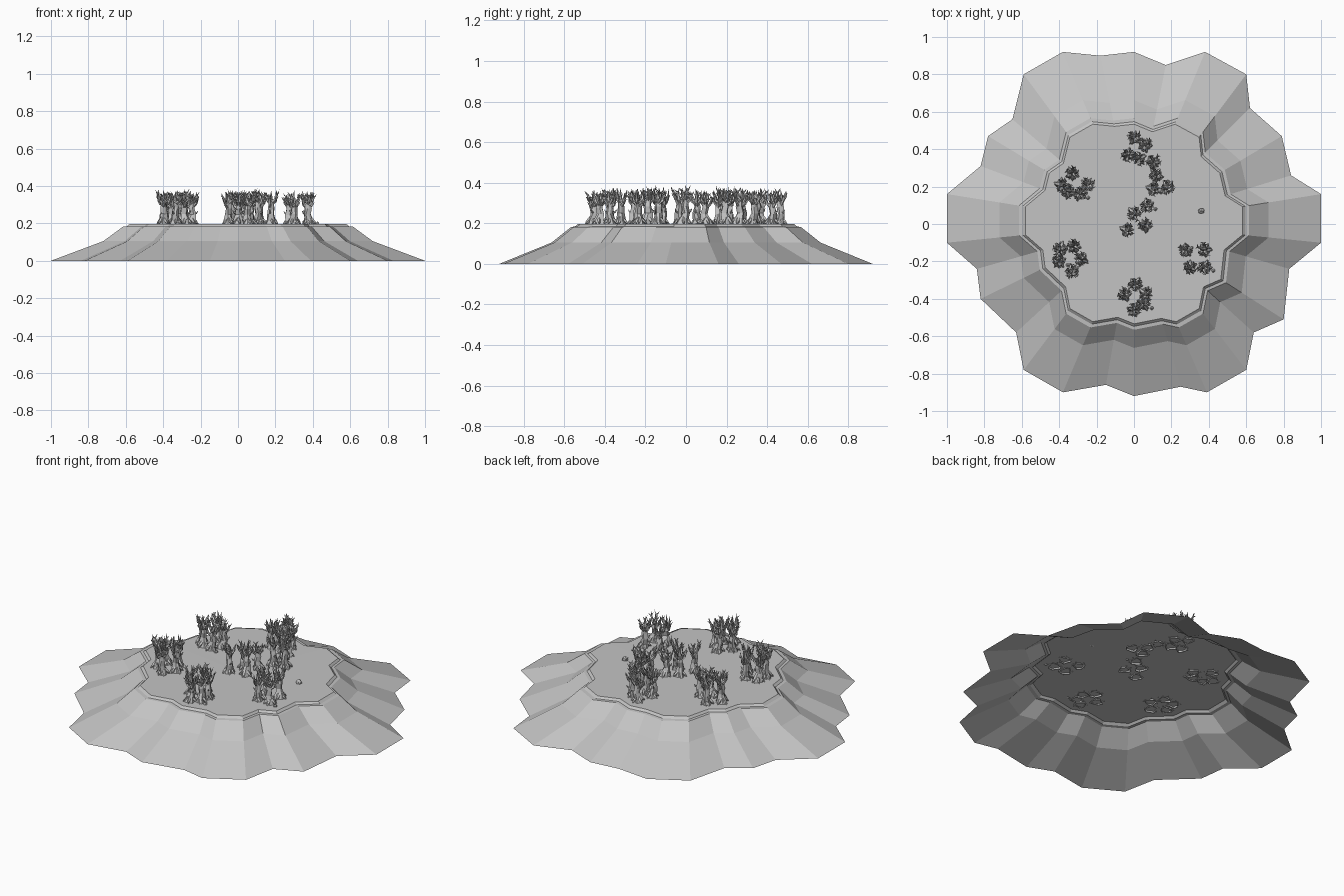
import bpy, bmesh, math, random
from mathutils import Vector

if "Cube" in bpy.data.objects:
    bpy.data.objects.remove(bpy.data.objects["Cube"], do_unlink=True)
random.seed(7)
GROUND = 0.197


def make_material(name, value):
    mat = bpy.data.materials.new(name)
    mat.use_nodes = True
    colour = (value, value, value, 1)
    mat.diffuse_color = colour
    mat.node_tree.nodes["Principled BSDF"].inputs["Base Color"].default_value = colour
    return mat


grey = make_material("stone grey", 0.55)


def finish(bm, name):
    mesh = bpy.data.meshes.new(name)
    bm.to_mesh(mesh)
    bm.free()
    mesh.materials.append(grey)
    return mesh


def place(mesh, name, location, turn=0.0, scale=(1, 1, 1)):
    obj = bpy.data.objects.new(name, mesh)
    obj.location = location
    obj.rotation_euler.z = turn
    obj.scale = scale
    bpy.context.scene.collection.objects.link(obj)
    return obj


# Island: an open shell whose scalloped outline shrinks towards the plateau
outline = [(0, .92), (-.18, .9), (-.38, .92), (-.59, .8), (-.65, .56), (-.78, .47),
           (-.82, .31), (-1, .16), (-1, -.1), (-.84, -.24), (-.82, -.4), (-.63, -.58),
           (-.59, -.78), (-.38, -.9), (-.15, -.86), (0, -.92), (.25, -.87), (.39, -.9),
           (.6, -.78), (.64, -.58), (.8, -.51), (.83, -.24), (1, -.1), (1, .16),
           (.84, .26), (.79, .47), (.62, .62), (.6, .8), (.38, .92), (.17, .85)]
levels = [(1, 0), (.72, .105), (.615, .182), (.595, .184), (.58, .196)]

bm = bmesh.new()
rings = [[bm.verts.new((x * s, y * s, z)) for x, y in outline] for s, z in levels]
count = len(outline)
for low, high in zip(rings, rings[1:]):
    for i in range(count):
        j = (i + 1) % count
        bm.faces.new((low[i], low[j], high[j], high[i]))
centre = bm.verts.new((0, 0, GROUND + .001))
for i in range(count):
    bm.faces.new((rings[-1][i], rings[-1][(i + 1) % count], centre))
place(finish(bm, "island"), "island", (0, 0, 0))


# Tapered tube along a path; a zero radius at the end closes to a point
def tube(bm, path, radii, sides):
    path = [Vector(p) for p in path]
    previous = None
    for k, (point, radius) in enumerate(zip(path, radii)):
        along = (path[min(k + 1, len(path) - 1)] - path[max(k - 1, 0)]).normalized()
        side = along.cross(Vector((.31, .95, .1))).normalized()
        other = along.cross(side)
        if radius == 0:
            tip = bm.verts.new(point)
            for i in range(sides):
                bm.faces.new((previous[i], previous[(i + 1) % sides], tip))
            return
        ring = []
        for i in range(sides):
            a = math.tau * i / sides
            r = radius * (1 + .22 * math.cos(i * 2.4 + k))
            ring.append(bm.verts.new(point + r * (math.cos(a) * side + math.sin(a) * other)))
        if previous:
            for i in range(sides):
                j = (i + 1) % sides
                bm.faces.new((previous[i], previous[j], ring[j], ring[i]))
        previous = ring


def heading(angle, reach, rise):
    return Vector((math.cos(angle) * reach, math.sin(angle) * reach, rise))


# Gnarled dead tree: flared trunk, roots, thick limbs and thorny twigs
def build_tree(name):
    rnd = random.uniform
    bm = bmesh.new()
    lean = heading(rnd(0, math.tau), .012, 0)
    trunk = [Vector((0, 0, -.008)), lean * .2 + Vector((0, 0, .02)),
             lean + Vector((0, 0, .055)), lean * .4 + Vector((0, 0, .09)),
             lean * .8 + Vector((0, 0, .125))]
    tube(bm, trunk, [.034, .024, .018, .017, .013], 8)
    for i in range(5):
        a = math.tau * i / 5 + rnd(-.3, .3)
        tube(bm, [heading(a, .008, .03), heading(a, .027, .012), heading(a, .045, -.004)],
             [.011, .009, 0], 5)
    turn = rnd(0, math.tau)
    for i in range(5):
        a = turn + math.tau * i / 5 + rnd(-.35, .35)
        start = trunk[3].lerp(trunk[4], rnd(-.3, .9))
        elbow = start + heading(a, rnd(.018, .026), rnd(.016, .026))
        upper = elbow + heading(a + .4, rnd(.004, .012), rnd(.022, .03))
        top = upper + heading(a - .4, rnd(-.006, .014), 0)
        top.z = rnd(.15, .19)
        tube(bm, [start, elbow, upper, top], [.011, .009, .006, 0], 5)
        for base in (elbow, upper):
            for bend in (-.9, .8):
                b = a + bend + rnd(-.4, .4)
                mid = base + heading(b, .01, .007)
                tube(bm, [base, mid, mid + heading(b + bend * .4, .009, rnd(.008, .02))],
                     [.0045, .003, 0], 4)
    # Broken spike at the middle and a thorn low on the trunk
    tube(bm, [trunk[4], trunk[4] + heading(turn, .006, .03), trunk[4] + heading(turn, .001, .06)],
         [.011, .006, 0], 5)
    tube(bm, [trunk[2], trunk[2] + heading(turn, .022, .01), trunk[2] + heading(turn, .032, .025)],
         [.008, .005, 0], 4)
    return finish(bm, name)


tree_meshes = [build_tree("dead_tree_" + kind) for kind in ("a", "b", "c", "d")]

# Seven groves, each listing its trunk positions
groves = {
    "west_back": [(-.39, .21), (-.33, .27), (-.25, .21), (-.35, .17), (-.29, .16)],
    "west_front": [(-.39, -.13), (-.32, -.12), (-.28, -.19), (-.33, -.25), (-.4, -.2)],
    "front": [(.01, -.32), (.06, -.37), (-.05, -.38), (0, -.46), (.05, -.43)],
    "east": [(.28, -.14), (.38, -.14), (.3, -.23), (.38, -.23)],
    "middle": [(0, .06), (-.04, -.03), (.06, -.01), (.07, .1)],
    "back": [(0, .46), (-.03, .37), (.06, .42), (.1, .33), (.03, .35)],
    "east_back": [(.12, .26), (.18, .2), (.1, .19)],
}

# Small faceted rock, shared by the loose stones
bm = bmesh.new()
bmesh.ops.create_icosphere(bm, subdivisions=1, radius=.018)
for v in bm.verts:
    v.co *= random.uniform(.85, 1.1)
rock_mesh = finish(bm, "rock")

for grove, spots in groves.items():
    for n, (x, y) in enumerate(spots):
        size = random.uniform(.88, 1)
        place(random.choice(tree_meshes), f"{grove}_tree_{n + 1}", (x, y, GROUND),
              random.uniform(0, math.tau), (.95, .95, size))
    # One stone beside every grove
    x, y = spots[-1]
    place(rock_mesh, grove + "_rock", (x + .045, y - .02, GROUND + .002), x * 9, (.6, .6, .6))
place(rock_mesh, "lone_rock", (.36, .07, GROUND + .009), 0, (1, 1, .9))
